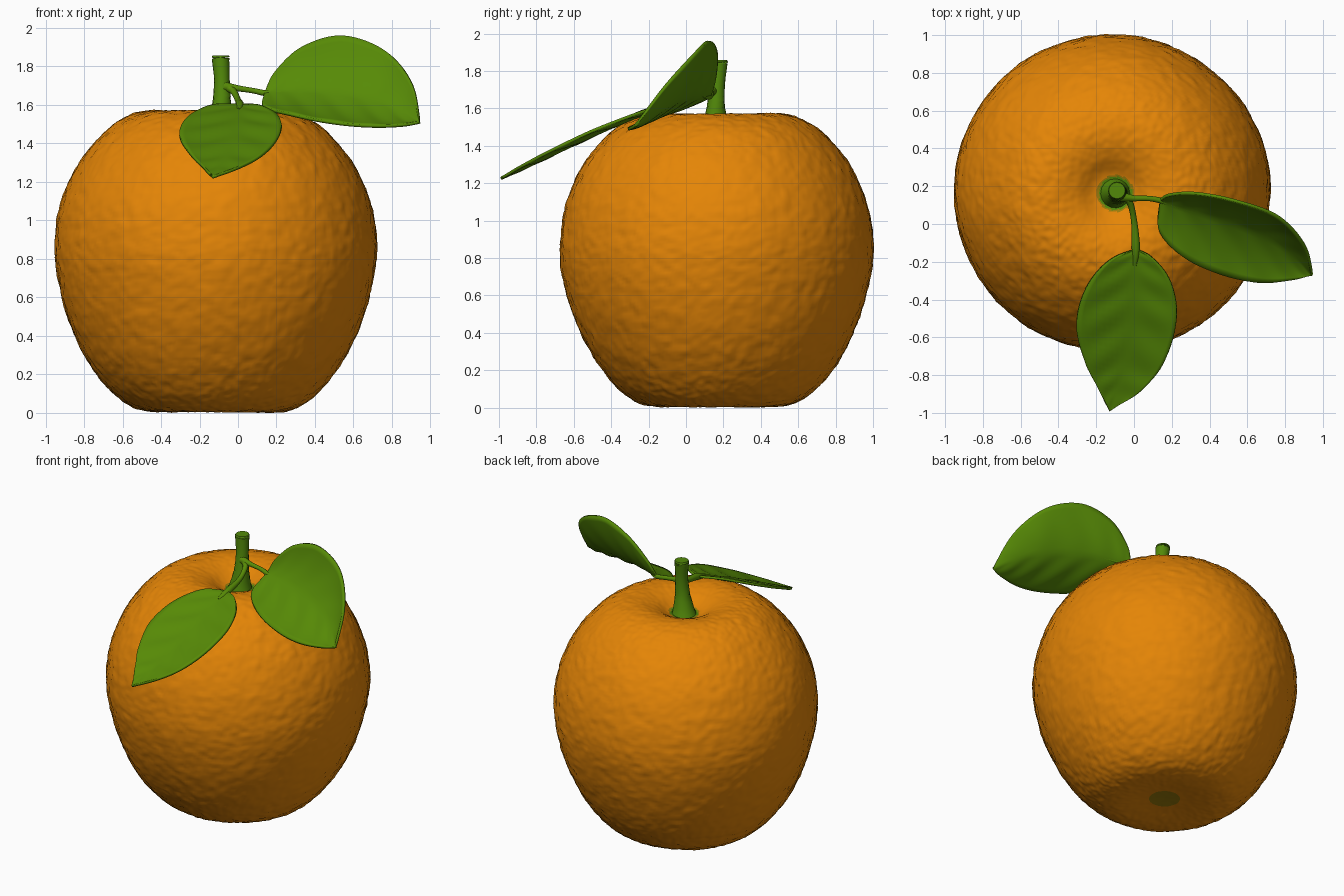
import bpy, bmesh, math
from mathutils import Vector, noise

cube = bpy.data.objects.get("Cube")
if cube:
    bpy.data.objects.remove(cube, do_unlink=True)


def material(name, colour):
    m = bpy.data.materials.new(name)
    m.use_nodes = True
    m.diffuse_color = (*colour, 1)
    bsdf = m.node_tree.nodes["Principled BSDF"]
    bsdf.inputs["Base Color"].default_value = (*colour, 1)
    bsdf.inputs["Roughness"].default_value = 0.6
    return m


ORANGE = material("orange_peel", (0.78, 0.235, 0.002))
LEAF = material("leaf_green", (0.095, 0.255, 0.002))
STEM = material("stem_green", (0.085, 0.25, 0.003))
OLIVE = material("olive_green", (0.33, 0.2, 0.003))


def spline(points, n):
    """Catmull-Rom resampling of a few control points (any dimension)."""
    p = [Vector(q) for q in points]
    p = [p[0] * 2 - p[1]] + p + [p[-1] * 2 - p[-2]]
    out = []
    for k in range(n + 1):
        u = k / n * (len(p) - 3)
        i = min(int(u), len(p) - 4)
        t = u - i
        a, b, c, d = p[i:i + 4]
        out.append((b * 2 + (c - a) * t + (a * 2 - b * 5 + c * 4 - d) * t ** 2
                    + (b * 3 - a - c * 3 + d) * t ** 3) / 2)
    return out


def loft(name, rows, mats, closed=True, caps=False):
    """Skin a list of equally long vertex rows."""
    bm = bmesh.new()
    vs = [[bm.verts.new(co) for co in row] for row in rows]
    n = len(rows[0])
    for a, b in zip(vs, vs[1:]):
        for j in range(n if closed else n - 1):
            k = (j + 1) % n
            bm.faces.new((a[j], a[k], b[k], b[j]))
    if caps:
        bm.faces.new(vs[0])
        bm.faces.new(vs[-1])
    bmesh.ops.remove_doubles(bm, verts=bm.verts, dist=0.0005)
    bmesh.ops.recalc_face_normals(bm, faces=bm.faces)
    me = bpy.data.meshes.new(name)
    bm.to_mesh(me)
    bm.free()
    ob = bpy.data.objects.new(name, me)
    bpy.context.collection.objects.link(ob)
    for m in mats:
        me.materials.append(m)
    bpy.ops.object.select_all(action="DESELECT")
    ob.select_set(True)
    bpy.context.view_layer.objects.active = ob
    bpy.ops.object.shade_smooth_by_angle(angle=math.radians(50))
    return ob


def tube(name, path, mat, steps=16, sides=16):
    """Round tube through (x, y, z, radius) points."""
    pts = spline(path, steps)
    rows = []
    for i, p in enumerate(pts):
        d = pts[min(i + 1, steps)].xyz - pts[max(i - 1, 0)].xyz
        q = d.to_track_quat("Z", "Y")
        angles = [math.tau * j / sides for j in range(sides)]
        rows.append([p.xyz + q @ Vector((math.cos(a), math.sin(a), 0)) * p.w
                     for a in angles])
    return loft(name, rows, [mat], caps=True)


# Fruit: revolved profile with dimpled top, flat base and pitted peel
AXIS = Vector((-0.115, 0.165, 0))
PROFILE = [(0, 0.025), (0.12, 0.02), (0.3, 0.004), (0.43, 0.03), (0.55, 0.12),
           (0.67, 0.28), (0.77, 0.5), (0.826, 0.72), (0.836, 0.9), (0.8, 1.1),
           (0.71, 1.3), (0.58, 1.46), (0.45, 1.545), (0.32, 1.572),
           (0.2, 1.545), (0.1, 1.49), (0, 1.475)]


def peel(r, z, a):
    p = Vector((r * math.cos(a), r * math.sin(a), z))
    out = Vector((p.x, p.y, p.z - 0.8)).normalized()
    fade = min(1, r / 0.4)
    bump = 0.007 * noise.noise(p * 2.2) + 0.004 * noise.noise(p * 15)
    bump += 0.005 * noise.noise(p * 32)
    p += out * bump * fade + AXIS
    p.z = max(p.z, 0)
    return p


SEGMENTS = 260
fruit = loft("fruit", [[peel(max(q.x, 0), q.y, math.tau * j / SEGMENTS)
                        for j in range(SEGMENTS)] for q in spline(PROFILE, 208)],
             [ORANGE, STEM, OLIVE])
FOOT = Vector((-0.098, 0.162))
for f in fruit.data.polygons:
    if f.center.z < 0.5:
        f.material_index = 2 if (f.center - AXIS).xy.length < 0.1 else 0
    else:
        r = (f.center.xy - FOOT).length
        f.material_index = 1 if r < 0.088 else 2 if r < 0.098 else 0

# Stem with flared foot and cut top
tube("stem", [(-0.098, 0.162, 1.46, 0.085), (-0.092, 0.16, 1.53, 0.064),
              (-0.084, 0.16, 1.62, 0.049), (-0.084, 0.168, 1.73, 0.041),
              (-0.09, 0.176, 1.83, 0.045), (-0.09, 0.177, 1.845, 0.047),
              (-0.09, 0.177, 1.858, 0.043)], STEM, 24)


def leaf(name, left, mid, right, cup):
    """Blade spanned by two edge rails and a midrib rail."""
    n, half = 40, 10
    rows = []
    for i, (l, m, r) in enumerate(zip(*(spline(x, n) for x in (left, mid, right)))):
        row = []
        for j in range(-half, half + 1):
            s = j / half
            edge = r if s > 0 else l
            flat = m.lerp(edge, abs(s))
            curve = m + (r - l) * s / 2 + ((r + l) / 2 - m) * s * s
            p = flat.lerp(curve, cup)
            ripple = math.sin((i / n - abs(s) * 0.15) * 38)
            p.z += 0.006 * ripple * abs(s) * (1 - abs(s)) * 4 * math.sin(math.pi * i / n)
            row.append(p)
        rows.append(row)
    ob = loft(name, rows, [LEAF], closed=False)
    mod = ob.modifiers.new("thickness", "SOLIDIFY")
    mod.thickness = 0.016
    mod.offset = 0
    return ob


# Front leaf, drooping over the fruit
base, tip = (0.01, -0.13, 1.6), (-0.13, -0.99, 1.225)
front_mid = [base, (0.005, -0.2, 1.58), (0, -0.36, 1.515), (-0.02, -0.56, 1.425),
             (-0.06, -0.77, 1.325), (-0.1, -0.9, 1.265), tip]
leaf("front_leaf",
     [base, (-0.14, -0.2, 1.595), (-0.26, -0.35, 1.535), (-0.305, -0.54, 1.45),
      (-0.26, -0.73, 1.36), (-0.19, -0.87, 1.285), tip], front_mid,
     [base, (0.11, -0.19, 1.595), (0.2, -0.32, 1.55), (0.225, -0.51, 1.475),
      (0.16, -0.73, 1.37), (0.04, -0.88, 1.29), tip], 0.7)

# Side leaf, cupped with its back half raised
base, tip = (0.135, 0.125, 1.66), (0.945, -0.27, 1.51)
side_mid = [base, (0.2, 0.1, 1.665), (0.34, 0.06, 1.67), (0.53, 0, 1.66),
            (0.72, -0.08, 1.62), (0.86, -0.18, 1.56), tip]
leaf("side_leaf",
     [base, (0.19, 0.155, 1.77), (0.33, 0.162, 1.9), (0.54, 0.122, 1.96),
      (0.76, 0.04, 1.885), (0.9, -0.11, 1.72), tip], side_mid,
     [base, (0.135, -0.04, 1.59), (0.27, -0.18, 1.55), (0.47, -0.27, 1.51),
      (0.67, -0.31, 1.49), (0.84, -0.295, 1.493), tip], 0.8)

# Leaf stalks
tube("front_stalk", [(-0.07, 0.15, 1.7, 0.026), (-0.025, 0.12, 1.672, 0.018),
                     (0, 0.02, 1.625, 0.016), (0.01, -0.13, 1.598, 0.022),
                     (0.004, -0.22, 1.572, 0.012)], LEAF)
tube("side_stalk", [(-0.07, 0.145, 1.695, 0.026), (0, 0.136, 1.686, 0.016),
                    (0.08, 0.135, 1.674, 0.014), (0.145, 0.123, 1.661, 0.015),
                    (0.2, 0.1, 1.663, 0.009)], LEAF)


# Raised midribs along both blades
def midrib(name, rail):
    pts = [(*p, 0.011 - 0.0015 * i) for i, p in enumerate(rail)]
    tube(name, pts[1:-1], LEAF, 24, 8)


midrib("front_midrib", front_mid)
midrib("side_midrib", side_mid)
